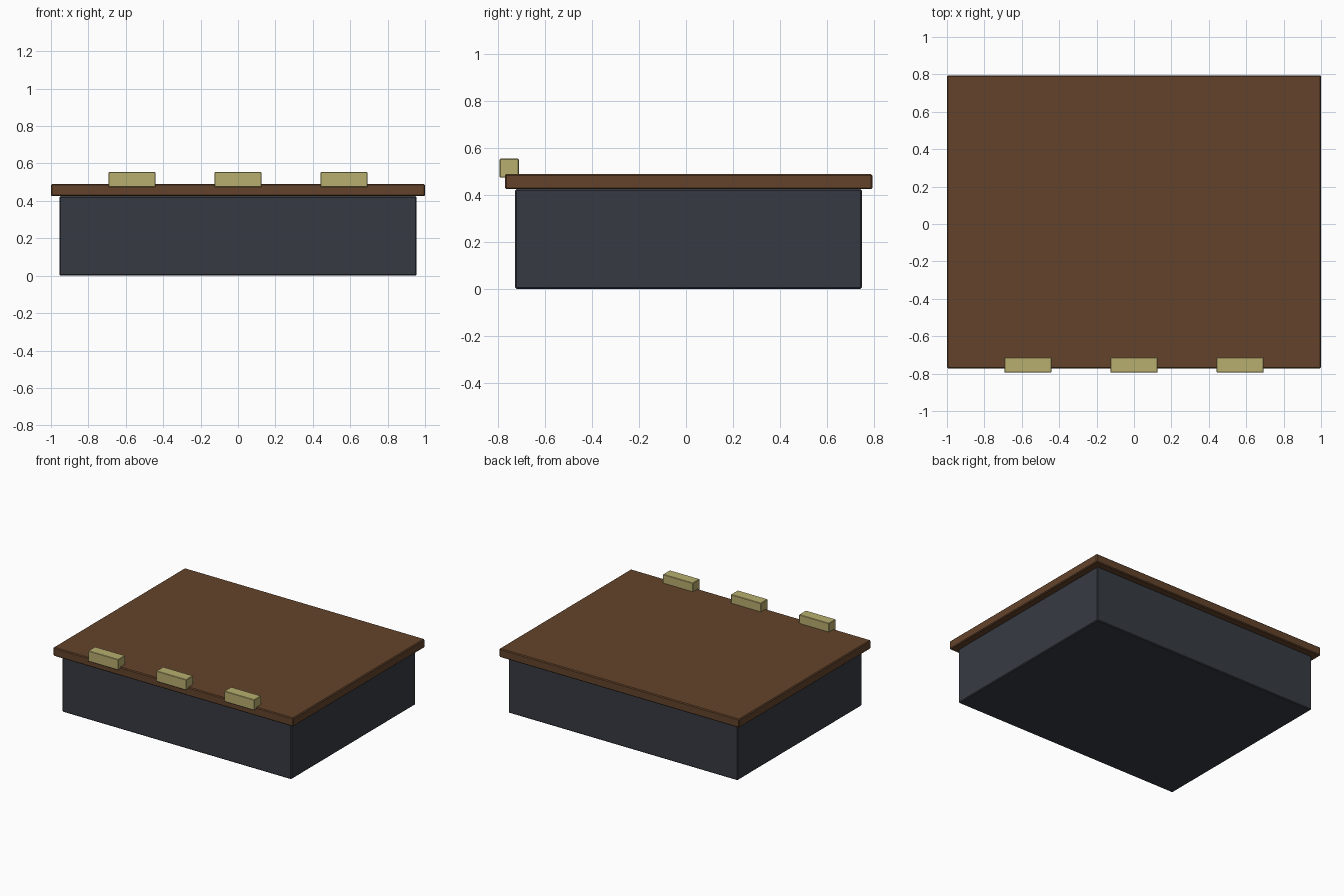
import bpy
from mathutils import Vector

if "Cube" in bpy.data.objects:
    bpy.data.objects.remove(bpy.data.objects["Cube"])


def material(name, color):
    m = bpy.data.materials.new(name)
    m.diffuse_color = (*color, 1)
    m.use_nodes = True
    m.node_tree.nodes["Principled BSDF"].inputs["Base Color"].default_value = m.diffuse_color
    return m


dark = material("dark slate", (0.037, 0.043, 0.054))
brown = material("brown wood", (0.125, 0.057, 0.024))
brass = material("pale brass", (0.477, 0.42, 0.156))


def box(name, lo, hi, mat, bevel):
    """Box between two corners with slightly chamfered edges."""
    lo, hi = Vector(lo), Vector(hi)
    bpy.ops.mesh.primitive_cube_add(size=1, location=(lo + hi) / 2)
    ob = bpy.context.object
    ob.name = name
    ob.scale = hi - lo
    bpy.ops.object.transform_apply(location=False, rotation=False, scale=True)
    ob.data.materials.append(mat)
    mod = ob.modifiers.new("chamfer", 'BEVEL')
    mod.width = bevel
    mod.segments = 1
    return ob


# Case body and overhanging lid
box("case_body", (-0.955, -0.73, 0), (0.955, 0.75, 0.425), dark, 0.006)
box("lid", (-1, -0.772, 0.425), (1, 0.795, 0.49), brown, 0.006)

# Three blocks along the front edge of the lid
for side, x in (("left", -0.567), ("middle", 0), ("right", 0.567)):
    box(f"{side}_latch", (x - 0.125, -0.795, 0.475),
        (x + 0.125, -0.713, 0.555), brass, 0.003)
